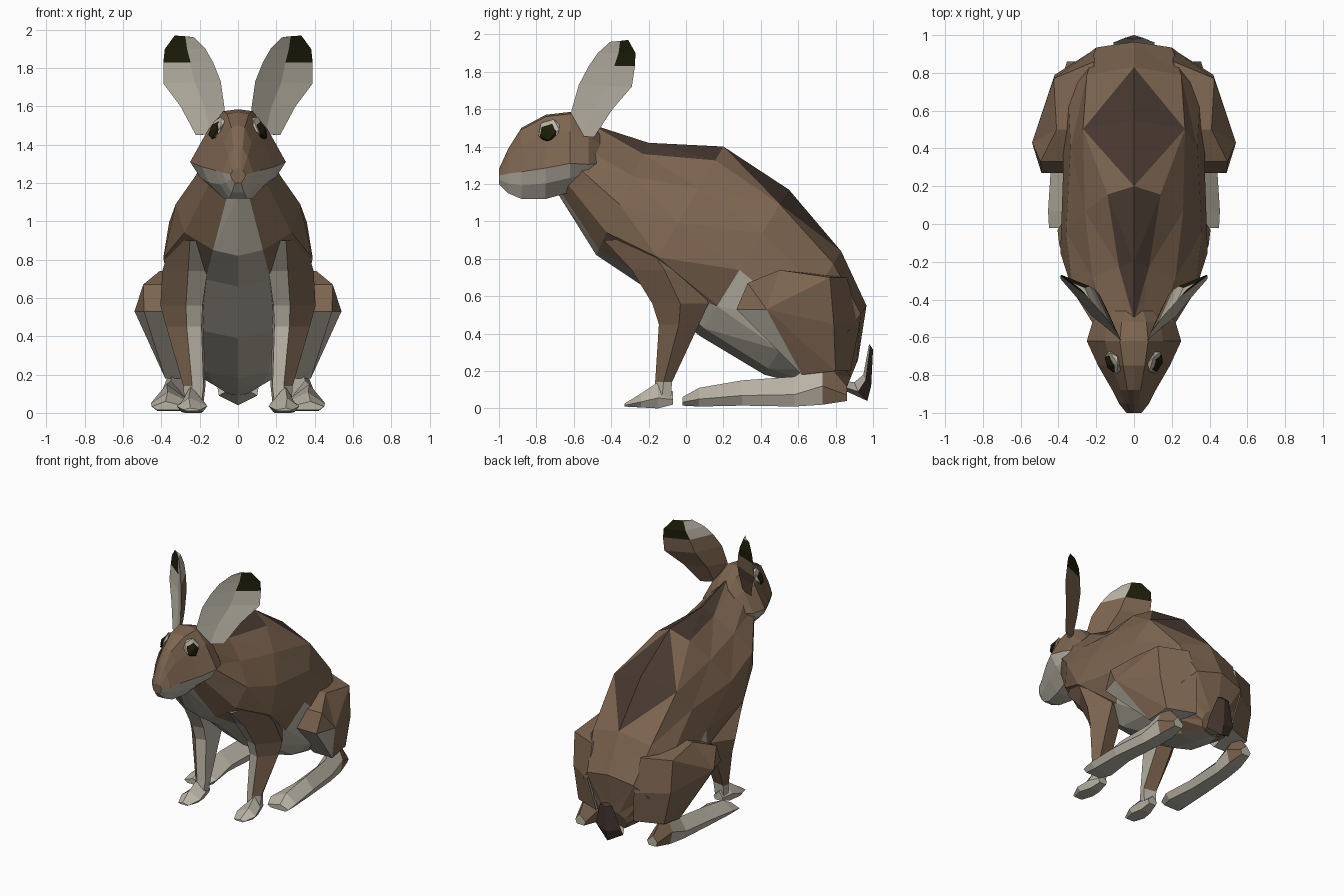
import bpy, bmesh, math
from mathutils import Matrix, Vector

if "Cube" in bpy.data.objects:
    bpy.data.objects.remove(bpy.data.objects["Cube"])


def material(name, rgb):
    m = bpy.data.materials.new(name)
    m.diffuse_color = (*rgb, 1)
    m.use_nodes = True
    m.node_tree.nodes["Principled BSDF"].inputs["Base Color"].default_value = m.diffuse_color
    return m


MATS = [material("brown fur", (0.205, 0.130, 0.080)),
        material("pale fur", (0.485, 0.452, 0.375)),
        material("dark brown fur", (0.064, 0.040, 0.030)),
        material("black", (0.0125, 0.0125, 0.003))]
BROWN, PALE, DARK, BLACK = range(4)


def build(name, bm):
    bmesh.ops.recalc_face_normals(bm, faces=bm.faces[:])
    me = bpy.data.meshes.new(name)
    bm.to_mesh(me)
    bm.free()
    for m in MATS:
        me.materials.append(m)
    ob = bpy.data.objects.new(name, me)
    bpy.context.collection.objects.link(ob)
    return ob


def loft(name, rings, colour):
    """Skin closed rings; colour(ring, edge) picks the material, end caps included."""
    bm = bmesh.new()
    vs = [[bm.verts.new(p) for p in r] for r in rings]
    n = len(rings[0])
    for i in range(len(rings) - 1):
        for j in range(n):
            k = (j + 1) % n
            f = bm.faces.new((vs[i][j], vs[i][k], vs[i + 1][k], vs[i + 1][j]))
            f.material_index = colour(i, j)
    bm.faces.new(vs[0]).material_index = colour(0, 0)
    bm.faces.new(vs[-1]).material_index = colour(len(rings) - 2, 0)
    return build(name, bm)


def mirror_ring(half):
    """Close a half section whose first and last points lie on x = 0."""
    return half + [(-x, y, z) for x, y, z in half[-2:0:-1]]


# Body: sections from spine to belly (spine y, z, belly y, z, widths from spine to belly)
sections = [(-0.51, 1.52, -0.68, 1.14, 0.04, 0.13, 0.17, 0.14, 0.05),
            (-0.20, 1.42, -0.48, 0.82, 0.08, 0.22, 0.325, 0.28, 0.13),
            (0.20, 1.40, -0.24, 0.66, 0.14, 0.26, 0.36, 0.39, 0.17),
            (0.55, 1.17, 0.07, 0.39, 0.27, 0.335, 0.375, 0.30, 0.19),
            (0.83, 0.84, 0.42, 0.18, 0.25, 0.35, 0.385, 0.30, 0.16),
            (0.965, 0.55, 0.66, 0.12, 0.20, 0.28, 0.32, 0.23, 0.12),
            (0.92, 0.26, 0.85, 0.09, 0.06, 0.10, 0.11, 0.09, 0.05)]
bm = bmesh.new()
rows = []
for ty, tz, by, bz, *widths in sections:
    shape = zip([0] + widths + [0], (0, 0.1, 0.3, 0.55, 0.8, 0.95, 1))
    half = [(x, ty + (by - ty) * f, tz + (bz - tz) * f) for x, f in shape]
    rows.append([bm.verts.new(p) for p in mirror_ring(half)])
for i in range(len(rows) - 1):
    a, b = rows[i], rows[i + 1]
    for j in range(12):
        k = (j + 1) % 12
        strip = min(j, 11 - j)
        if strip == 0 and i < 4:                    # dark saddle along the spine
            t, s = (j, k) if j == 0 else (k, j)
            if i < 3:
                bm.faces.new((a[t], b[s], b[t])).material_index = DARK
                bm.faces.new((a[t], a[s], b[s])).material_index = DARK if i == 1 else BROWN
            else:
                bm.faces.new((a[t], a[s], b[t])).material_index = DARK
                bm.faces.new((a[s], b[s], b[t])).material_index = BROWN
            continue
        pale = strip == 5 or (strip == 4 and i in (2, 3, 4)) or (strip == 3 and i == 3)
        f = bm.faces.new((a[j], a[k], b[k], b[j]))
        f.material_index = PALE if pale else BROWN
bm.faces.new(rows[0])
bm.faces.new(rows[-1])
bmesh.ops.triangulate(bm, faces=bm.faces[:])
build("body", bm)

# Head: (y, crown z, cheek z, chin z, half width)
head = []
for y, t, c, b, w in [(-1.00, 1.28, 1.245, 1.20, 0.04), (-0.95, 1.39, 1.255, 1.15, 0.08),
                      (-0.88, 1.50, 1.265, 1.12, 0.115), (-0.75, 1.57, 1.285, 1.12, 0.19),
                      (-0.62, 1.585, 1.31, 1.155, 0.25), (-0.52, 1.55, 1.305, 1.21, 0.22),
                      (-0.46, 1.47, 1.31, 1.27, 0.16)]:
    head.append(mirror_ring([(0, y, t), (0.3 * w, y, t - 0.01), (0.62 * w, y, c + 0.62 * (t - c)),
                             (w, y, c), (0.8 * w, y, c + 0.5 * (b - c)), (0.4 * w, y, b), (0, y, b)]))
loft("head", head, lambda i, j: PALE if 3 <= j <= 8 else BROWN)

# Tail: dark back, pale front and underside
tail = []
for y, z, w, d in [(0.83, 0.12, 0.05, 0.03), (0.92, 0.09, 0.10, 0.05),
                   (0.96, 0.15, 0.11, 0.03), (0.985, 0.33, 0.05, 0.015)]:
    tail.append([(0, min(y + d, 1), z - d), (w, y, z), (0, y - 0.4 * d, z + d), (-w, y, z)])
loft("tail", tail, lambda i, j: DARK if j in (0, 3) and i > 0 else PALE)

for side, s in (("left", 1), ("right", -1)):
    # Ear: cupped leaf lofted between its inner and outer edges (inner x, z, outer x, z)
    ear = []
    for xi, zi, xo, zo in [(0.08, 1.46, 0.22, 1.45), (0.07, 1.59, 0.30, 1.60),
                           (0.09, 1.73, 0.39, 1.72), (0.13, 1.83, 0.39, 1.83),
                           (0.17, 1.90, 0.382, 1.90), (0.23, 1.96, 0.33, 1.97)]:
        p, q = [Vector((x, -0.66 + 0.95 * x + 0.15 * (z - 1.72), z)) for x, z in ((xi, zi), (xo, zo))]
        width = (q - p).length
        back = Vector((-0.69, 0.72, 0)) * width
        mid = (p + q) / 2
        ear.append([(s * v.x, v.y, v.z) for v in (p, mid + back * 0.05, q, mid + back * 0.2)])

    def ear_colour(i, j):
        if i >= 3:
            return BLACK if j in (1, 2) else PALE
        return PALE if j < 2 else BROWN
    loft(side + "_ear", ear, ear_colour)

    # Eye with pale surround
    for part, r, depth, centre, mat in (("eye", 0.056, 0.032, (0.116, -0.735, 1.472), BLACK),
                                        ("eye_surround", 0.07, 0.02, (0.109, -0.732, 1.488), PALE)):
        bm = bmesh.new()
        place = (Matrix.Translation((s * centre[0], centre[1], centre[2]))
                 @ Vector((s * 0.85, -0.38, 0.42)).to_track_quat('Z', 'Y').to_matrix().to_4x4()
                 @ Matrix.Diagonal((r, r, depth, 1)))
        bmesh.ops.create_icosphere(bm, subdivisions=1, radius=1, matrix=place)
        for f in bm.faces:
            f.material_index = mat
        build(side + "_" + part, bm)

    # Front leg: (z, front y, back y, inner x, outer x, ridge position)
    leg = []
    for z, yf, yb, xi, xo, g in [(0.90, -0.44, 0.00, 0.13, 0.35, 0.55), (0.74, -0.29, 0.06, 0.15, 0.395, 0.45),
                                 (0.56, -0.18, 0.12, 0.175, 0.405, 0.42), (0.45, -0.145, 0.07, 0.18, 0.375, 0.45),
                                 (0.14, -0.165, -0.075, 0.17, 0.285, 0.6), (0.05, -0.18, -0.08, 0.18, 0.28, 0.6)]:
        xm, ym = xi + g * (xo - xi), (yf + yb) / 2
        leg.append([(s * x, y, z) for x, y in ((xi, yb - 0.02), (xi + 0.01, yf + 0.02), (xm, yf),
                                               (xo, ym), (xm + 0.03, yb))])
    loft(side + "_front_leg", leg, lambda i, j: PALE if j in (0, 1) or i == 4 else BROWN)

    # Paws: (y, bottom z, top z, centre x, half width)
    def foot(name, stations, colour):
        rings = []
        for y, b, t, x, w in stations:
            m = b + 0.4 * (t - b)
            rings.append([(s * px, y, pz) for px, pz in ((x - w * 0.7, b), (x + w * 0.7, b),
                                                         (x + w, m), (x + w * 0.2, t), (x - w, m))])
        loft(name, rings, colour)

    foot(side + "_front_paw", [(-0.07, 0.02, 0.09, 0.23, 0.04), (-0.15, 0.0, 0.14, 0.235, 0.06),
                               (-0.24, 0.005, 0.08, 0.24, 0.08), (-0.33, 0.01, 0.025, 0.24, 0.045)],
         lambda i, j: PALE)
    foot(side + "_hind_foot", [(0.86, 0.04, 0.12, 0.31, 0.045), (0.73, 0.02, 0.27, 0.32, 0.075),
                               (0.58, 0.01, 0.17, 0.335, 0.075), (0.30, 0.015, 0.15, 0.355, 0.085),
                               (0.07, 0.01, 0.11, 0.345, 0.11), (-0.02, 0.015, 0.06, 0.36, 0.09)],
         lambda i, j: BROWN if i == 0 and j > 0 else PALE)

    # Thigh: side outline (outer x, y, z, inner x, y) bulging to the knee, pale underneath
    outline = [(0.49, 0.27, 0.53, 0.25, 0.27), (0.495, 0.33, 0.67, 0.25, 0.33), (0.41, 0.50, 0.74, 0.25, 0.50),
               (0.425, 0.77, 0.70, 0.21, 0.86), (0.42, 0.79, 0.45, 0.20, 0.93), (0.37, 0.80, 0.20, 0.16, 0.88),
               (0.38, 0.62, 0.18, 0.22, 0.62)]
    bm = bmesh.new()
    outer = [bm.verts.new((s * p[0], p[1], p[2])) for p in outline]
    inner = [bm.verts.new((s * p[3], p[4], p[2])) for p in outline]
    knee = bm.verts.new((s * 0.54, 0.43, 0.53))
    for i in range(7):
        k = (i + 1) % 7
        f = bm.faces.new((outer[i], outer[k], knee))
        f.material_index = PALE if i == 6 else BROWN
        f = bm.faces.new((outer[i], outer[k], inner[k], inner[i]))
        f.material_index = PALE if i >= 5 else BROWN
    bm.faces.new(inner).material_index = PALE
    build(side + "_thigh", bm)
